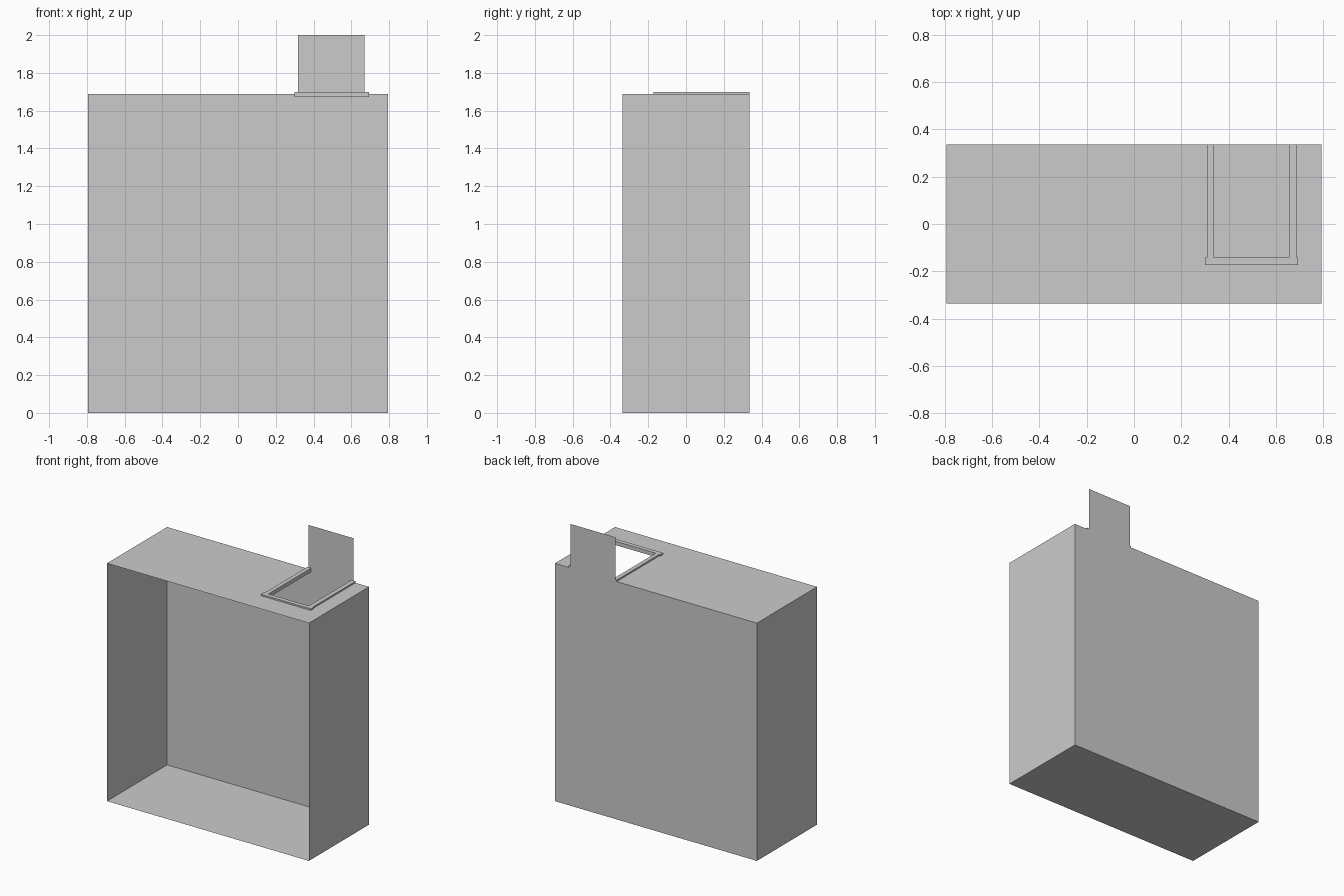
import bpy, bmesh

if "Cube" in bpy.data.objects:
    bpy.data.objects.remove(bpy.data.objects["Cube"])

X, Y, H = 0.793, 0.337, 1.688          # room half width, half depth, height
PL, PR, TOP = 0.318, 0.67, 2.0         # opening / raised panel limits
HOLE_Y = -0.157                        # front edge of the roof opening


def add_mesh(name, bm):
    mesh = bpy.data.meshes.new(name)
    bm.to_mesh(mesh)
    bm.free()
    obj = bpy.data.objects.new(name, mesh)
    bpy.context.collection.objects.link(obj)
    return obj


def box(name, x0, x1, y0, y1, z0, z1):
    bm = bmesh.new()
    bmesh.ops.create_cube(bm, size=1)
    for v in bm.verts:
        v.co = ((x0 + x1) / 2 + v.co.x * (x1 - x0),
                (y0 + y1) / 2 + v.co.y * (y1 - y0),
                (z0 + z1) / 2 + v.co.z * (z1 - z0))
    return add_mesh(name, bm)


# Open-fronted shell of single-sheet walls
bm = bmesh.new()


def sheet(points):
    bm.faces.new([bm.verts.new(p) for p in points])


# floor and side walls
sheet([(-X, -Y, 0), (-X, Y, 0), (X, Y, 0), (X, -Y, 0)])
for s in (-1, 1):
    sheet([(s * X, y, z) for y, z in ((-Y, 0), (s * Y, 0), (Y, H), (-Y, H))]
          if s > 0 else
          [(-X, y, z) for y, z in ((-Y, 0), (-Y, H), (Y, H), (Y, 0))])
# roof, notched at the back for the opening
sheet([(x, y, H) for x, y in ((-X, -Y), (X, -Y), (X, Y), (PR, Y),
                              (PR, HOLE_Y), (PL, HOLE_Y), (PL, Y), (-X, Y))])
# back wall, rising into a panel behind the opening
sheet([(x, Y, z) for x, z in ((-X, 0), (-X, H), (PL, H), (PL, TOP),
                              (PR, TOP), (PR, H), (X, H), (X, 0))])
bmesh.ops.remove_doubles(bm, verts=bm.verts, dist=1e-4)
add_mesh("room_shell", bm)

# Trim around the roof opening
Z0, Z1 = 1.672, 1.699
box("trim_left", 0.308, 0.338, -0.142, Y, Z0, Z1)
box("trim_right", 0.655, 0.687, -0.142, Y, Z0, Z1)
box("trim_front", 0.30, 0.693, -0.173, -0.142, Z0, Z1)
